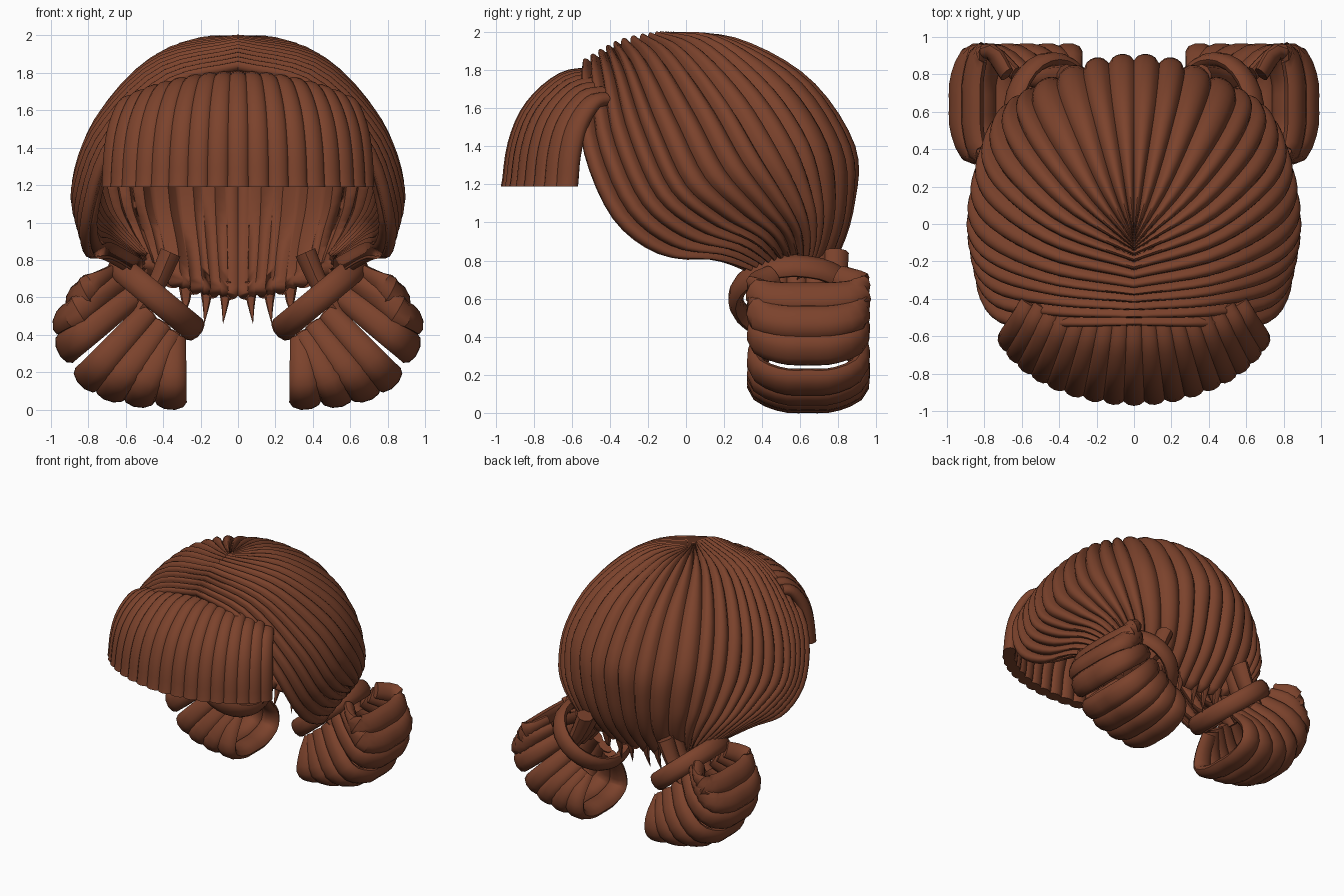
import bpy, bmesh, math
from mathutils import Vector as V

if "Cube" in bpy.data.objects:
    bpy.data.objects.remove(bpy.data.objects["Cube"])

mat = bpy.data.materials.new("brown_hair")
mat.diffuse_color = (0.2, 0.055, 0.025, 1)
mat.use_nodes = True
mat.node_tree.nodes["Principled BSDF"].inputs["Base Color"].default_value = mat.diffuse_color


def spline(pts, t):
    """Catmull-Rom point at t in 0..1 through pts"""
    n = len(pts) - 1
    i = min(int(t * n), n - 1)
    f = t * n - i
    b, c = pts[i], pts[i + 1]
    a = pts[i - 1] if i else b * 2 - c
    d = pts[i + 2] if i + 2 <= n else c * 2 - b
    return b + 0.5 * f * (c - a + f * (2 * a - 5 * b + 4 * c - d + f * (3 * (b - c) + d - a)))


def finish(name, bm, mirror=True, thick=0, angle=40):
    me = bpy.data.meshes.new(name)
    bm.to_mesh(me)
    bm.free()
    ob = bpy.data.objects.new(name, me)
    bpy.context.collection.objects.link(ob)
    me.materials.append(mat)
    if thick:
        m = ob.modifiers.new("thickness", 'SOLIDIFY')
        m.thickness, m.offset = thick, -1
    if mirror:
        ob.modifiers.new("mirror", 'MIRROR')
    bpy.ops.object.select_all(action='DESELECT')
    ob.select_set(True)
    bpy.context.view_layer.objects.active = ob
    bpy.ops.object.shade_smooth_by_angle(angle=math.radians(angle))
    return ob


def lock(bm, pts, side, width, thick, scale=lambda t: 1, steps=16, sides=10, closed=False):
    """Sweep a flattened oval along a path; side is the wide direction"""
    rings = []
    for i in range(steps + (0 if closed else 1)):
        t = i / steps
        p = spline(pts, t)
        tan = (spline(pts, min(t + .01, 1)) - spline(pts, max(t - .01, 0))).normalized()
        w = (side - tan * side.dot(tan)).normalized()
        h = tan.cross(w)
        s = scale(t)
        rings.append([bm.verts.new(p + w * width * s * math.cos(a) + h * thick * s * math.sin(a))
                      for a in (k * math.tau / sides for k in range(sides))])
    for i in range(len(rings) if closed else steps):
        r, q = rings[i], rings[(i + 1) % len(rings)]
        for k in range(sides):
            j = (k + 1) % sides
            bm.faces.new((r[k], r[j], q[j], q[k]))
    if not closed:
        bm.faces.new(rings[0][::-1])
        bm.faces.new(rings[-1])


# Swept-back cap: key strands from the parting to the tie, front edge to back middle
keys = [
    [(0, -.55, 1.84), (.38, -.56, 1.74), (.70, -.55, 1.40), (.82, -.39, 1.02), (.81, -.13, .82), (.71, .15, .80), (.55, .42, .72)],
    [(0, -.35, 1.95), (.44, -.28, 1.84), (.76, -.15, 1.52), (.88, .0, 1.20), (.84, .20, 1.02), (.74, .40, .90), (.58, .52, .76)],
    [(0, -.17, 1.99), (.40, .0, 1.91), (.67, .22, 1.65), (.78, .40, 1.35), (.75, .55, 1.10), (.66, .62, .93), (.52, .62, .76)],
    [(0, -.12, 1.99), (.25, .15, 1.96), (.46, .45, 1.73), (.56, .66, 1.42), (.54, .73, 1.12), (.48, .71, .90), (.42, .62, .68)],
    [(0, -.09, 1.99), (.12, .22, 1.96), (.23, .60, 1.75), (.28, .83, 1.40), (.26, .85, 1.10), (.23, .77, .83), (.20, .60, .61)],
    [(0, -.06, 1.99), (0, .30, 1.95), (0, .66, 1.74), (0, .89, 1.40), (0, .88, 1.10), (0, .79, .83), (0, .60, .59)]]
keys = [[V(p) for p in k] for k in keys]
counts = [5, 4, 3, 2, 2]        # locks between neighbouring key strands
SUB, NU = 6, 26
samples = [((i + j / (n * SUB)) / 5, (j % SUB) / SUB) for i, n in enumerate(counts) for j in range(n * SUB)] + [(1, 0)]
bm = bmesh.new()
grid, depth = [], {}
for v, f in samples:
    col = []
    for u in range(NU + 1):
        p = spline([spline(k, u / NU) for k in keys], v)
        vert = bm.verts.new(p)
        depth[vert] = 0.042 * (math.sin(math.pi * f) ** 0.6 - 1) + 0.012
        col.append(vert)
    grid.append(col)
for a, b in zip(grid, grid[1:]):
    for i in range(NU):
        bm.faces.new((a[i], a[i + 1], b[i + 1], b[i]))
bm.normal_update()
mid = grid[len(grid) // 3][NU // 2]
if mid.normal.dot(mid.co - V((0, .1, 1.2))) < 0:
    bmesh.ops.reverse_faces(bm, faces=bm.faces[:])
    bm.normal_update()
moves = [(vt, vt.normal * d) for vt, d in depth.items()]
for vt, m in moves:
    vt.co += m
for vt in [c[0] for c in grid] + grid[-1]:
    vt.co.x = 0
finish("swept_back_cap", bm, thick=0.06, angle=45)

# Fringe: a row of blunt-cut locks
bm = bmesh.new()
N = 17
for i in range(N):
    t = -1 + 2 * i / (N - 1)
    phi = math.radians(68) * t
    top = V((.56 * t, -.49 + .07 * t * t, 1.78 - .13 * t * t))
    end = V((.73 * math.sin(phi), -.45 - .475 * math.cos(phi), 1.16))
    pts = []
    for fh, fz in ((0, 0), (.36, .05), (.72, .28), (.92, .6), (1, 1)):
        p = top.lerp(end, fh)
        p.z = top.z + (end.z - top.z) * fz
        pts.append(p)
    side = V((math.cos(phi), .65 * math.sin(phi), 0))
    lock(bm, pts, side, .064, .048, lambda s: .75 + .25 * min(1, s * 1.6), sides=12)
for vt in bm.verts:
    vt.co.z = max(vt.co.z, 1.19)
finish("fringe", bm, mirror=False)

# Looped bunches: locks fanning out of the tie, round and back again
base = [V(p) for p in ((.68, 0, .72), (.60, 0, .64), (.48, 0, .52), (.38, 0, .43), (.34, 0, .38))]
edge = [V(p) for p in ((.86, 0, .61), (.94, 0, .42), (.80, 0, .17), (.60, 0, .08), (.36, 0, .055))]
bm = bmesh.new()
N = 7
for i in range(N):
    v = i / (N - 1)
    b, e = spline(base, v), spline(edge, v)
    side = spline(edge, min(v + .05, 1)) - spline(edge, max(v - .05, 0))
    pts = []
    for f, y in ((0, .46), (.4, .385), (.8, .37), (1, .50), (1.02, .64), (1, .78), (.8, .91), (.4, .91), (0, .80)):
        p = b.lerp(e, f)
        p.y = y
        pts.append(p)
    lock(bm, pts, side, .088, .05, lambda s: .7 + .3 * math.sin(math.pi * s), steps=22)
finish("looped_bunch", bm)

# Wrapped hair tie at the root of each bunch
bm = bmesh.new()
axis = V((.77, 0, .64))
ring = [V((.44, .57, .60)) + axis * .27 * math.cos(a) + V((0, .31 * math.sin(a), 0))
        for a in (k * math.tau / 16 for k in range(17))]
lock(bm, ring, V((.64, 0, -.77)), .07, .04, steps=28, closed=True)
finish("bunch_tie", bm)

# Gathered hair running from the cap through the tie
bm = bmesh.new()
for k in range(4):
    y = .48 + .1 * k
    lock(bm, [V((.36, y, .84)), V((.44, y, .66)), V((.54, y, .52))], V((0, 1, 0)), .075, .06,
         lambda s: 1 - .3 * s, steps=6)
finish("gathered_root", bm)

# Loose wisps at the nape
bm = bmesh.new()
for x, z in ((.07, .46), (.17, .46), (.28, .53)):
    lock(bm, [V((x, .62, .68)), V((x, .6, .57)), V((x + .01, .57, z))], V((1, 0, 0)), .04, .03,
         lambda s: 1.02 - s, steps=6, sides=8)
finish("nape_wisps", bm)
